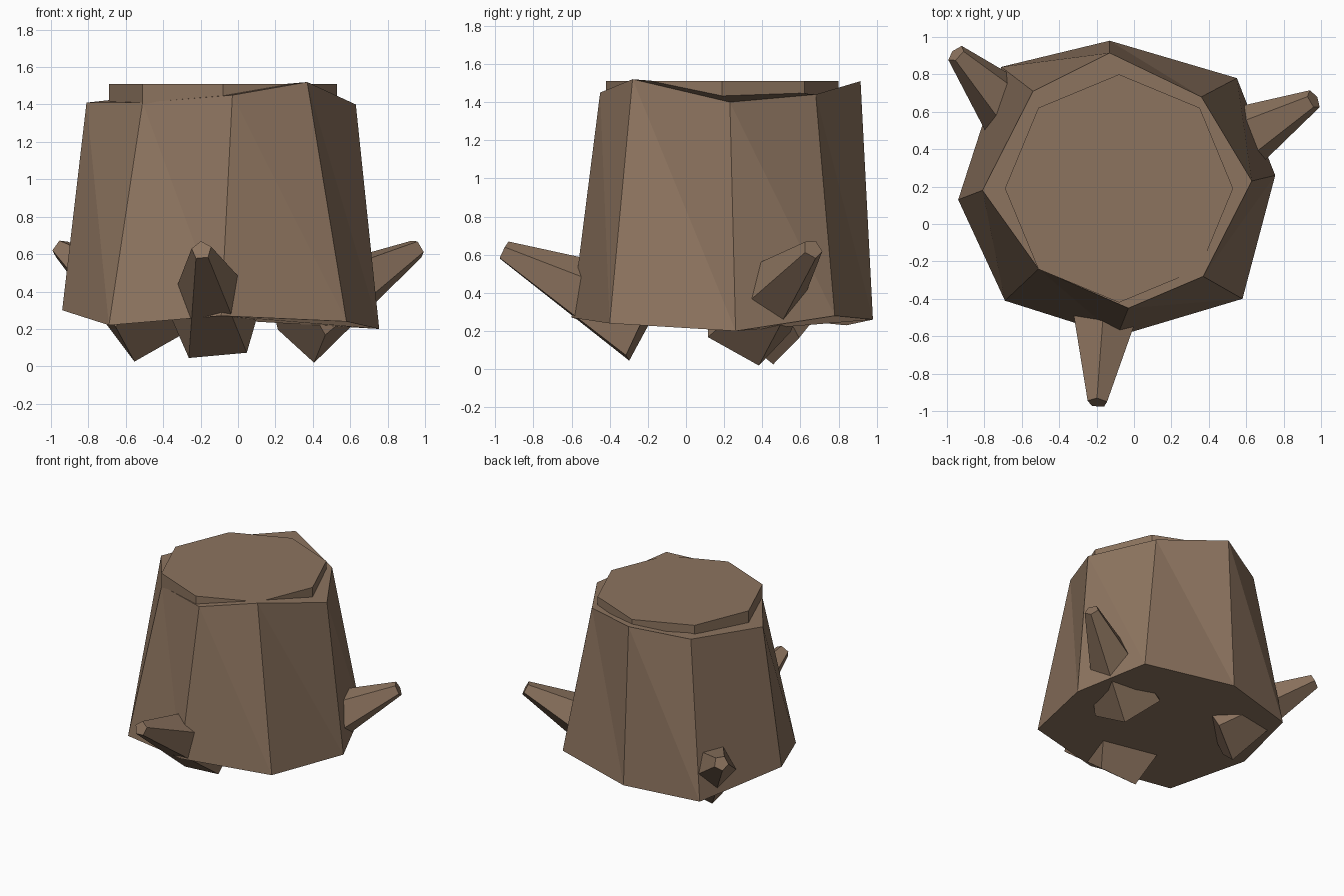
import bpy
import bmesh
import math
from mathutils import Vector

default_cube = bpy.data.objects.get("Cube")
if default_cube:
    bpy.data.objects.remove(default_cube, do_unlink=True)


def make_material(name, colour):
    material = bpy.data.materials.new(name)
    material.use_nodes = True
    material.diffuse_color = colour
    shader = material.node_tree.nodes["Principled BSDF"]
    shader.inputs["Base Color"].default_value = colour
    shader.inputs["Roughness"].default_value = 0.9
    return material


bark = make_material("bark_brown", (0.265, 0.174, 0.114, 1))


def loft(name, lower, upper, split_sides=False):
    """Closed solid joining two rings that have the same number of points."""
    bm = bmesh.new()
    bottom = [bm.verts.new(point) for point in lower]
    top = [bm.verts.new(point) for point in upper]
    bm.faces.new(bottom[::-1])
    bm.faces.new(top)
    count = len(bottom)
    for i in range(count):
        j = (i + 1) % count
        if split_sides:
            bm.faces.new((top[i], bottom[i], bottom[j]))
            bm.faces.new((top[i], bottom[j], top[j]))
        else:
            bm.faces.new((bottom[i], bottom[j], top[j], top[i]))
    bmesh.ops.recalc_face_normals(bm, faces=bm.faces[:])
    mesh = bpy.data.meshes.new(name)
    bm.to_mesh(mesh)
    bm.free()
    mesh.materials.append(bark)
    part = bpy.data.objects.new(name, mesh)
    bpy.context.collection.objects.link(part)
    return part


def ring(centre, across, up, radius, sides):
    """Regular polygon in the plane of two unit vectors."""
    points = []
    for i in range(sides):
        angle = math.tau * i / sides
        offset = across * math.cos(angle) + up * math.sin(angle)
        points.append(centre + offset * radius)
    return points


# Trunk: uneven eight-sided rings, listed anticlockwise from the right
trunk_bottom = [
    (-0.94, 0.13, 0.30), (-0.69, -0.41, 0.22), (-0.09, -0.6, 0.27), (0.58, -0.4, 0.24),
    (0.755, 0.26, 0.2), (0.55, 0.78, 0.28), (-0.13, 0.98, 0.26), (-0.71, 0.84, 0.23),
]
trunk_top = [
    (-0.81, 0.18, 1.41), (-0.51, -0.24, 1.41), (-0.03, -0.45, 1.45), (0.37, -0.28, 1.52),
    (0.63, 0.23, 1.4), (0.36, 0.68, 1.44), (-0.13, 0.915, 1.51), (-0.54, 0.71, 1.44),
]
loft("trunk", trunk_bottom, trunk_top, split_sides=True)

# Cut face: regular octagonal disc set into the top of the trunk
x_axis, y_axis = Vector((1, 0, 0)), Vector((0, 1, 0))
loft("cut_disc",
     ring(Vector((-0.08, 0.19, 1.3)), x_axis, y_axis, 0.61, 8),
     ring(Vector((-0.08, 0.19, 1.51)), x_axis, y_axis, 0.61, 8))


# Branch stubs: five-sided cones, rolled so one corner points at low_corner
def branch_stub(name, base, tip, low_corner):
    base, tip, low_corner = Vector(base), Vector(tip), Vector(low_corner)
    axis = (tip - base).normalized()
    across = low_corner - base
    across = (across - axis * across.dot(axis)).normalized()
    up = axis.cross(across)
    loft(name,
         ring(base, across, up, 0.265, 5),
         ring(tip, across, up, 0.055, 5))


branch_stub("front_stub", (-0.12, -0.21, 0.25), (-0.195, -0.955, 0.62), (-0.27, -0.31, 0.04))
branch_stub("left_stub", (0.31, 0.31, 0.255), (0.96, 0.665, 0.63), (0.42, 0.39, 0.01))
branch_stub("right_stub", (-0.45, 0.39, 0.26), (-0.95, 0.91, 0.63), (-0.56, 0.46, 0))
